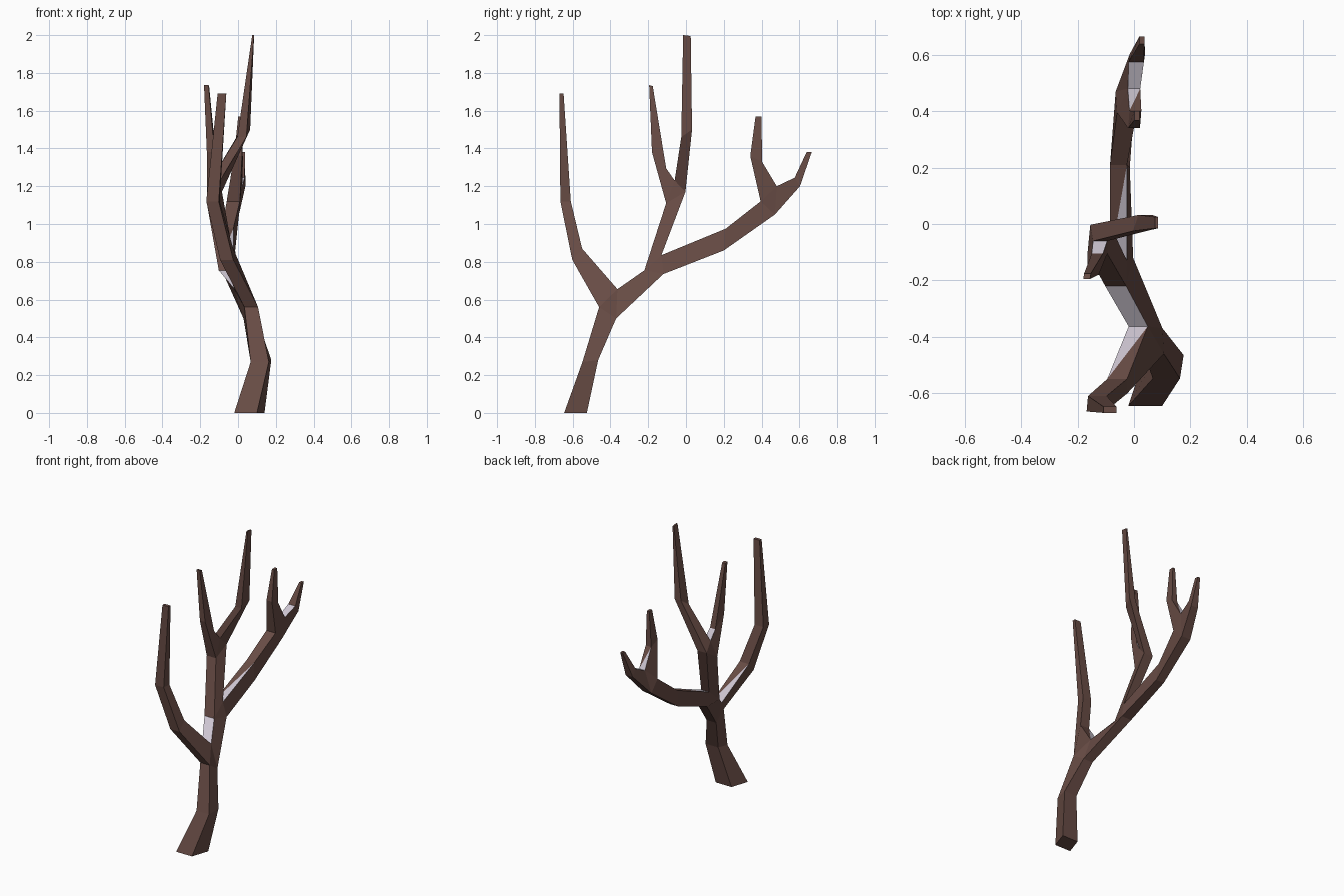
import bpy, bmesh

if "Cube" in bpy.data.objects:
    bpy.data.objects.remove(bpy.data.objects["Cube"])


def material(name, color):
    m = bpy.data.materials.new(name)
    m.diffuse_color = (*color, 1)
    m.use_nodes = True
    m.node_tree.nodes["Principled BSDF"].inputs["Base Color"].default_value = m.diffuse_color
    return m


bark = material("bark brown", (0.14, 0.073, 0.06))
snow = material("pale snow", (0.62, 0.57, 0.65))

bm = bmesh.new()


def edge(x, y, z, w):
    """Cross-bar of a limb: two corners either side of x."""
    return [bm.verts.new((x - w, y, z)), bm.verts.new((x + w, y, z))]


def limb(rings, snow_side=None, half=0):
    """Skin a four-sided limb through (front edge, back edge) rings.
    snow_side 0/1 whitens the front/back face of the first segment;
    half=1/2 whitens only one triangle of it."""
    for i, ((a, b), (c, d)) in enumerate(zip(rings, rings[1:])):
        for side, (p, q) in enumerate(((a, c), (b, d))):
            snowy = i == 0 and side == snow_side
            if snowy and half:
                k = half - 1  # far corner reached by the snow
                bm.faces.new((p[0], p[1], q[k])).material_index = 1
                bm.faces.new((q[0], q[1], p[1 - k]))
            else:
                f = bm.faces.new((p[0], p[1], q[1], q[0]))
                f.material_index = int(snowy)
        for k in (0, 1):
            bm.faces.new((a[k], b[k], d[k], c[k]))


def cap(ring):
    (a, b), (c, d) = ring
    bm.faces.new((a, b, d, c))


def fork(ring, x, y, z, w):
    """Add the saddle between two limbs and close the crotch sides."""
    s = edge(x, y, z, w)
    for k in (0, 1):
        bm.faces.new((ring[0][k], s[k], ring[1][k]))
    return (ring[0], s), (s, ring[1])


def ring(front, back, w):
    return edge(*front, w), edge(*back, w)


# Trunk
base = ring((0.04, -0.645, 0), (0.08, -0.525, 0), 0.06)
knee = ring((0.115, -0.548, 0.27), (0.128, -0.465, 0.28), 0.048)
neck = ring((0.07, -0.46, 0.56), (0.065, -0.37, 0.50), 0.036)
limb([base, knee, neck])
cap(base)

# Front branch and main bough
low, main = fork(neck, 0.015, -0.363, 0.655, 0.034)
tip = ring((-0.085, -0.67, 1.69), (-0.085, -0.648, 1.69), 0.023)
limb([low,
      ring((-0.06, -0.602, 0.81), (-0.06, -0.55, 0.87), 0.035),
      ring((-0.135, -0.665, 1.12), (-0.13, -0.61, 1.12), 0.033), tip],
     snow_side=1, half=1)
cap(tip)
bough = ring((-0.065, -0.22, 0.755), (-0.04, -0.12, 0.735), 0.037)
limb([main, bough], snow_side=0)

# Middle branch and long back limb
mid, back = fork(bough, -0.055, -0.13, 0.835, 0.03)
crown = ring((-0.13, -0.105, 1.11), (-0.12, -0.003, 1.17), 0.035)
limb([mid, crown])
reach = ring((-0.055, 0.21, 0.975), (-0.045, 0.20, 0.86), 0.03)
elbow = ring((-0.025, 0.395, 1.12), (-0.03, 0.47, 1.05), 0.035)
limb([back, reach, elbow], snow_side=0, half=2)

# Crown twigs
left, tall = fork(crown, -0.12, -0.06, 1.23, 0.025)
tip = ring((-0.168, -0.195, 1.735), (-0.165, -0.176, 1.73), 0.012)
limb([left, ring((-0.145, -0.18, 1.38), (-0.13, -0.105, 1.295), 0.02), tip],
     snow_side=1)
cap(tip)
tip = ring((0.08, -0.015, 2.0), (0.08, 0.025, 1.995), 0.005)
limb([tall, ring((0.02, -0.025, 1.46), (0.04, 0.032, 1.5), 0.024), tip])
cap(tip)

# Back limb twigs
upright, end = fork(elbow, 0.0, 0.48, 1.2, 0.022)
tip = ring((0.01, 0.368, 1.57), (0.01, 0.40, 1.57), 0.009)
limb([upright, ring((0.0, 0.34, 1.36), (0.005, 0.402, 1.33), 0.021), tip],
     snow_side=1, half=1)
cap(tip)
tip = ring((0.028, 0.638, 1.38), (0.028, 0.665, 1.38), 0.009)
limb([end, ring((0.008, 0.575, 1.245), (0.012, 0.603, 1.2), 0.027), tip],
     snow_side=0)
cap(tip)

bmesh.ops.recalc_face_normals(bm, faces=bm.faces)
mesh = bpy.data.meshes.new("bare_tree")
bm.to_mesh(mesh)
bm.free()
mesh.materials.append(bark)
mesh.materials.append(snow)
tree = bpy.data.objects.new("bare_tree", mesh)
bpy.context.collection.objects.link(tree)
